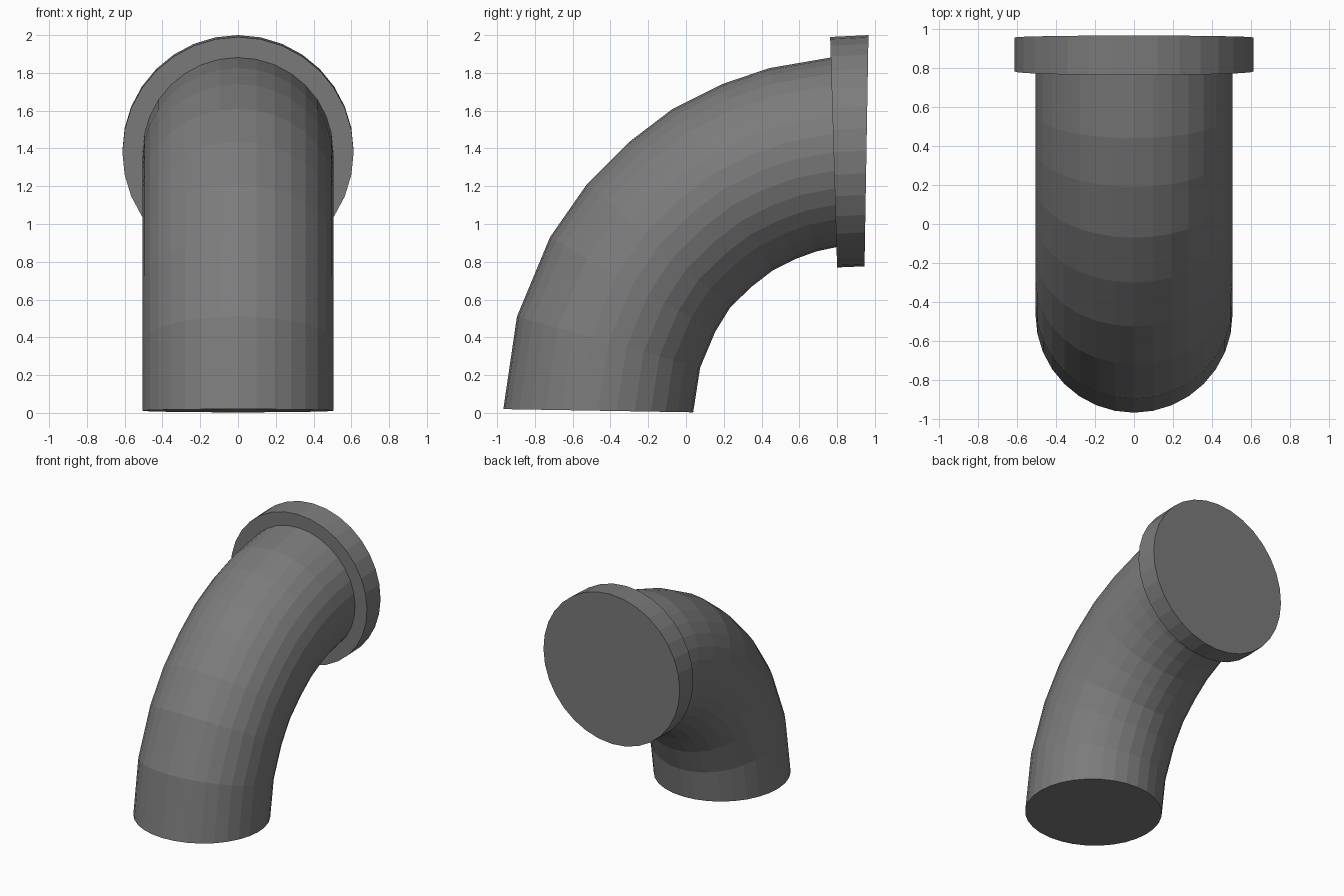
import bpy, bmesh, math
from mathutils import Vector

if "Cube" in bpy.data.objects:
    bpy.data.objects.remove(bpy.data.objects["Cube"])

SIDES = 32

# Dark grey for the whole model
dark = bpy.data.materials.new("dark_grey")
dark.diffuse_color = (0.2, 0.2, 0.2, 1)
dark.use_nodes = True
dark.node_tree.nodes["Principled BSDF"].inputs["Base Color"].default_value = dark.diffuse_color


def loft(name, sections, half_width):
    """Skin round sections, each given by its outer and inner (y, z) points."""
    bm = bmesh.new()
    rings = []
    for oy, oz, iy, iz in sections:
        outer, inner = Vector((0, oy, oz)), Vector((0, iy, iz))
        centre, arm = (outer + inner) / 2, (outer - inner) / 2
        ring = []
        for i in range(SIDES):
            a = 2 * math.pi * i / SIDES
            side = Vector((half_width * math.sin(a), 0, 0))
            ring.append(bm.verts.new(centre + arm * math.cos(a) + side))
        rings.append(ring)
    for a, b in zip(rings, rings[1:]):
        for i in range(SIDES):
            j = (i + 1) % SIDES
            bm.faces.new((a[i], a[j], b[j], b[i]))
    for k in (0, -1):
        bm.faces.new(rings[k])
    bmesh.ops.recalc_face_normals(bm, faces=bm.faces)
    mesh = bpy.data.meshes.new(name)
    bm.to_mesh(mesh)
    bm.free()
    mesh.materials.append(dark)
    obj = bpy.data.objects.new(name, mesh)
    bpy.context.collection.objects.link(obj)
    return obj


# Bent pipe, from the foot up to the flange
loft("elbow_pipe", [
    (-0.967, 0.02, 0.038, 0.003),
    (-0.895, 0.51, 0.075, 0.24),
    (-0.72, 0.93, 0.155, 0.43),
    (-0.525, 1.21, 0.235, 0.56),
    (-0.30, 1.435, 0.35, 0.67),
    (-0.07, 1.61, 0.46, 0.755),
    (0.19, 1.74, 0.58, 0.815),
    (0.44, 1.825, 0.69, 0.855),
    (0.77, 1.882, 0.798, 0.878),
], 0.505)

# Slightly wedge-shaped flange closing the upper end
loft("end_flange", [
    (0.763, 1.99, 0.80, 0.77),
    (0.966, 2.0, 0.945, 0.776),
], 0.612)
